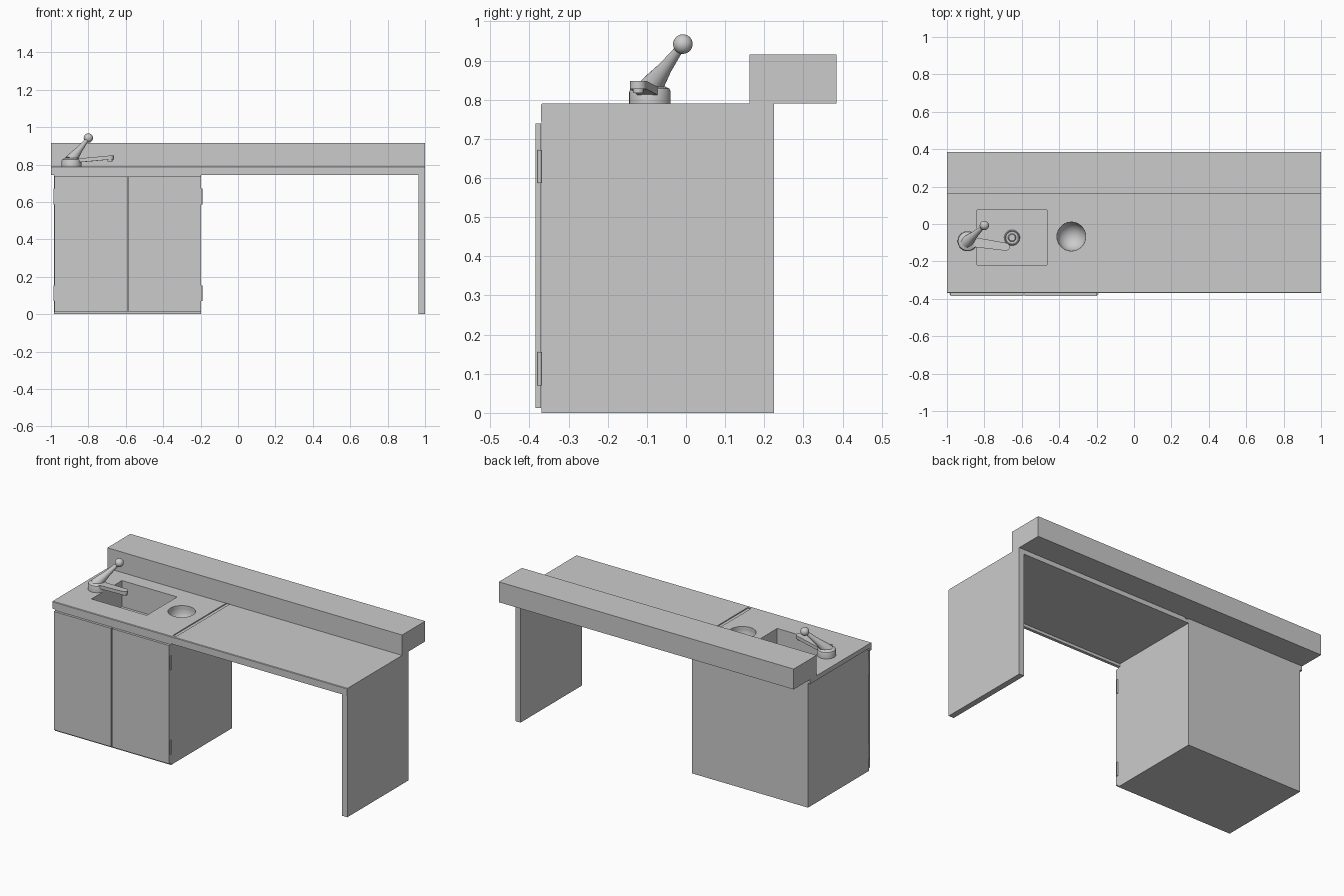
import bpy, bmesh, math
from mathutils import Vector

if "Cube" in bpy.data.objects:
    bpy.data.objects.remove(bpy.data.objects["Cube"])

TOP = 0.79  # worktop height


def finish(name, bm, smooth=False):
    me = bpy.data.meshes.new(name)
    bm.to_mesh(me)
    bm.free()
    ob = bpy.data.objects.new(name, me)
    bpy.context.collection.objects.link(ob)
    if smooth:
        bpy.ops.object.select_all(action='DESELECT')
        ob.select_set(True)
        bpy.context.view_layer.objects.active = ob
        bpy.ops.object.shade_smooth_by_angle(angle=math.radians(40))
    return ob


def box(name, x, y, z, open_top=False, inward=False):
    bm = bmesh.new()
    bmesh.ops.create_cube(bm, size=1)
    for v in bm.verts:
        v.co = [(a + b) / 2 + c * (b - a) for c, (a, b) in zip(v.co, (x, y, z))]
    if open_top:
        bmesh.ops.delete(bm, geom=[f for f in bm.faces if f.normal.z > 0.9], context='FACES_ONLY')
    if inward:
        bmesh.ops.reverse_faces(bm, faces=bm.faces)
    return finish(name, bm)


def lathe(name, profile, centre, steps=32, axis=(0, 0, 1), inward=False):
    """Spin (radius, height) points around an axis through centre."""
    bm = bmesh.new()
    vs = [bm.verts.new((r, 0, h)) for r, h in profile]
    es = [bm.edges.new(p) for p in zip(vs, vs[1:])]
    bmesh.ops.spin(bm, geom=vs + es, axis=(0, 0, 1), cent=(0, 0, 0), angle=math.tau, steps=steps)
    bmesh.ops.remove_doubles(bm, verts=bm.verts, dist=1e-5)
    bmesh.ops.recalc_face_normals(bm, faces=bm.faces)
    if inward:
        for f in bm.faces:
            if f.normal.z < 0:
                f.normal_flip()
    rot = Vector((0, 0, 1)).rotation_difference(Vector(axis)).to_matrix()
    for v in bm.verts:
        v.co = rot @ v.co + Vector(centre)
    return finish(name, bm, True)


def extrude_outline(name, points, offset, close=True):
    bm = bmesh.new()
    f = bm.faces.new([bm.verts.new(p) for p in points])
    ext = bmesh.ops.extrude_face_region(bm, geom=[f])['geom']
    for v in ext:
        if isinstance(v, bmesh.types.BMVert):
            v.co += Vector(offset)
    bmesh.ops.recalc_face_normals(bm, faces=bm.faces)
    return finish(name, bm)


# Worktop with a front lip
worktop = extrude_outline('worktop', [(-1, y, z) for y, z in (
    (-0.37, 0.745), (-0.352, 0.745), (-0.352, 0.762), (0.225, 0.762),
    (0.225, TOP), (-0.367, TOP), (-0.37, TOP - 0.003))], (2, 0, 0))

# Openings for basin, round bowl and the seam beside the sink
bx, by = (-0.84, -0.465), (-0.22, 0.075)
bowl = (-0.335, -0.067)
cutters = [box('basin_cutter', bx, by, (0.7, 0.85)),
           lathe('bowl_cutter', [(0, -.08), (.077, -.08), (.077, .08), (0, .08)], (*bowl, TOP), 40),
           box('seam_cutter', (-0.195, -0.172), (-0.352, 0.3), (TOP - 0.006, 0.85))]
for c in cutters:
    c.hide_render = True
    m = worktop.modifiers.new(c.name, 'BOOLEAN')
    m.object, m.operation, m.solver = c, 'DIFFERENCE', 'EXACT'
    bpy.context.view_layer.objects.active = worktop
    bpy.ops.object.modifier_apply(modifier=m.name)
    bpy.data.objects.remove(c)

# Sink basin, drain and round bowl
box('basin', bx, by, (0.63, TOP - 0.001), open_top=True, inward=True)
lathe('drain', [(0, .004), (.017, .004), (.018, .01), (.022, .004), (.033, .004), (.037, .008), (.042, 0)],
      (-0.652, -0.073, 0.63), inward=True)
arc = [(0.077 * math.cos(a), -0.025 - 0.077 * math.sin(a)) for a in [i * math.pi / 16 for i in range(8)]]
lathe('round_bowl', [(0.077, -0.001)] + arc + [(0, -0.102)], (*bowl, TOP), 40, inward=True)

# Rear shelf, side panel, cabinet
box('rear_shelf', (-1, 1), (0.162, 0.385), (TOP, 0.915))
box('side_panel', (0.965, 1), (-0.369, 0.225), (0, 0.763))
box('cabinet', (-0.985, -0.197), (-0.368, 0.225), (0, 0.763), open_top=True)

# Doors and hinges
for side, x, hx in (('left', (-0.98, -0.592), -0.982), ('right', (-0.585, -0.197), -0.195)):
    box(side + '_door', x, (-0.385, -0.37), (0.013, 0.739))
    for pos, z in (('lower', 0.07), ('upper', 0.587)):
        lathe(f'{side}_{pos}_hinge', [(0, 0), (.005, 0), (.005, .085), (0, .085)], (hx, -0.374, z), 12)

# Tap body
tap = Vector((-0.89, -0.092, TOP))
lathe('tap_body', [(0, 0), (.053, 0), (.053, .03), (.05, .038), (.035, .045), (0, .05)], tap)

# Spout: rounded bar rising gently towards the basin
bm = bmesh.new()
tip = Vector((-0.685, -0.122, 0))
d = Vector((tip.x - tap.x, tip.y - tap.y, 0))
n = Vector((-d.y, d.x, 0)).normalized()
u = d.normalized()
outline = [(tap + s * n * 0.027, 0.018) for s in (1, -1)]
outline += [(tip + 0.021 * (u * math.cos(a) + n * math.sin(a)), 0.037)
            for a in [-math.pi / 2 + i * math.pi / 8 for i in range(9)]]
rings = [[bm.verts.new((p.x, p.y, TOP + z + h)) for p, z in outline] for h in (0, 0.021)]
bm.faces.new(rings[0])
bm.faces.new(rings[1])
for i in range(len(outline)):
    j = (i + 1) % len(outline)
    bm.faces.new((rings[0][i], rings[0][j], rings[1][j], rings[1][i]))
bmesh.ops.recalc_face_normals(bm, faces=bm.faces)
finish('spout', bm, True)
lathe('spout_outlet', [(0, 0), (.014, 0), (.014, .014), (0, .014)], (tip.x, tip.y, TOP + 0.027), 20)

# Lever with ball knob
ball = Vector((-0.8, -0.008, 0.942))
start = tap + Vector((-0.008, -0.008, 0.028))
L = (ball - start).length
lathe('tap_lever', [(0, 0), (.032, 0), (.029, .03), (.018, L * .5), (.009, L), (0, L)], start, 20, axis=ball - start)
bm = bmesh.new()
bmesh.ops.create_uvsphere(bm, u_segments=24, v_segments=14, radius=0.025)
for v in bm.verts:
    v.co += ball
finish('lever_knob', bm, True)
